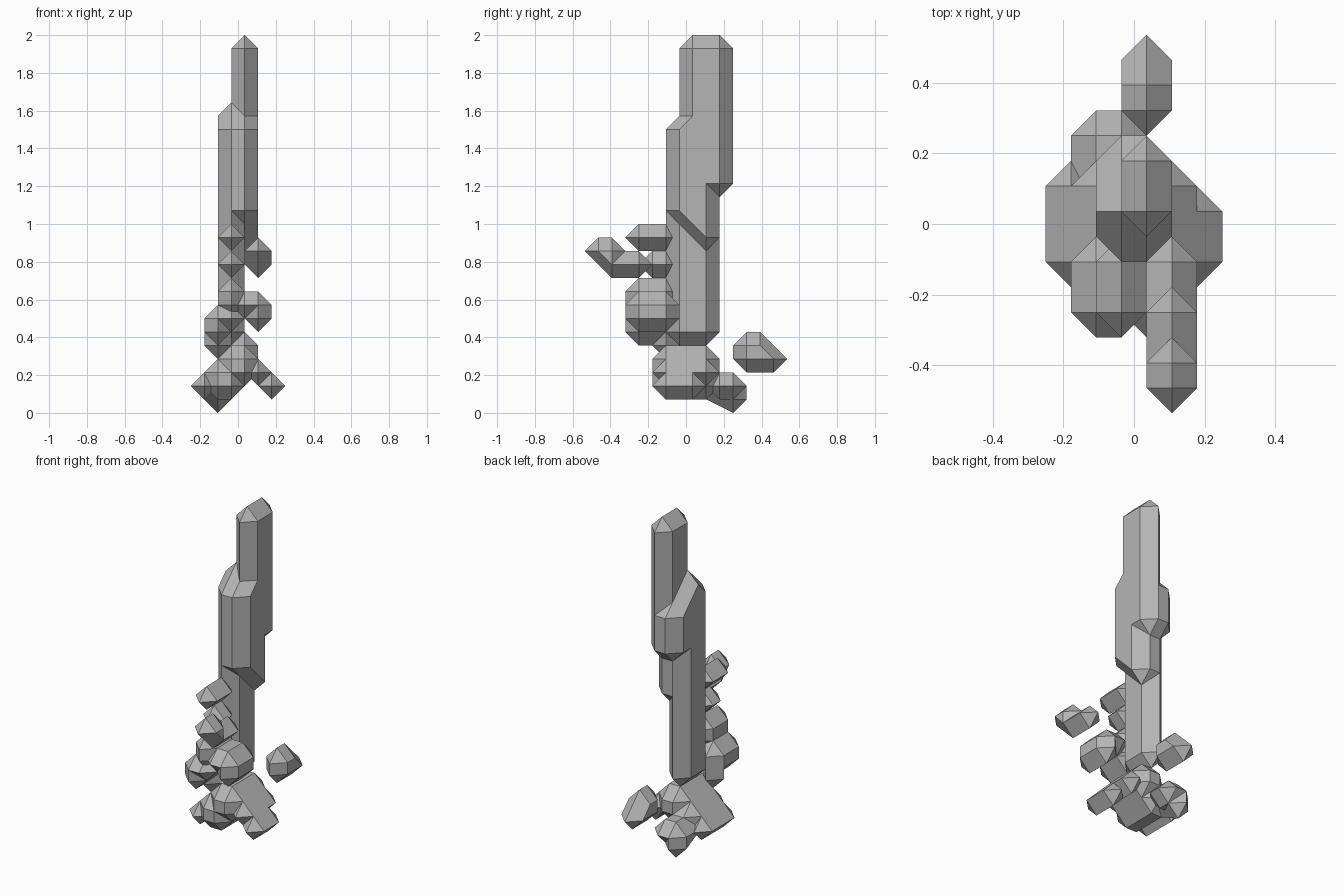
import bpy
import bmesh
from mathutils import Vector

if "Cube" in bpy.data.objects:
    bpy.data.objects.remove(bpy.data.objects["Cube"], do_unlink=True)

G = 1 / 14  # lattice step

stone = bpy.data.materials.new("grey_stone")
stone.use_nodes = True
GREY = (0.46, 0.46, 0.46, 1)
stone.diffuse_color = GREY
stone.node_tree.nodes["Principled BSDF"].inputs["Base Color"].default_value = GREY


def crystal(name, *cells):
    """Faceted stone: hull of octahedra centred on lattice cells."""
    bm = bmesh.new()
    spots = set()
    for i, j, k in cells:
        for axis in range(3):
            for side in (-1, 1):
                p = [i, j, k]
                p[axis] += side
                spots.add(tuple(p))
    for i, j, k in sorted(spots):
        bm.verts.new(Vector((i + 0.5, j + 0.5, k)) * G)
    res = bmesh.ops.convex_hull(bm, input=bm.verts[:])
    loose = [v for v in bm.verts if not v.link_faces]
    bmesh.ops.delete(bm, geom=loose, context="VERTS")
    bmesh.ops.dissolve_limit(bm, angle_limit=0.01, verts=bm.verts[:], edges=bm.edges[:])
    bmesh.ops.recalc_face_normals(bm, faces=bm.faces[:])
    mesh = bpy.data.meshes.new(name)
    bm.to_mesh(mesh)
    bm.free()
    mesh.materials.append(stone)
    obj = bpy.data.objects.new(name, mesh)
    bpy.context.collection.objects.link(obj)
    return obj


def block(name, xs, ys, zs):
    """Chamfered block spanning inclusive lattice ranges."""
    return crystal(name, *[(i, j, k) for i in xs for j in ys for k in zs])


def bar(name, i, k, front=-2, back=1):
    return block(name, (i,), (front, back), (k,))


# Tall spire and its thicker middle
block("spire_top", (0,), (0, 2), (17, 27))
crystal("spire_middle_left", (0, -1, 15), (0, 1, 13), (0, 1, 21), (0, -1, 21), (0, 0, 22))
crystal("spire_middle", (-1, -1, 15), (-1, 1, 13), (0, -1, 15), (0, 1, 13),
        (-1, -1, 21), (0, -1, 21), (-1, 0, 22), (0, 0, 22), (-1, 1, 21), (0, 1, 21))
crystal("spire_back", (-1, 0, 22), (0, 0, 22), (-1, 2, 20), (0, 2, 20),
        (-1, 0, 17), (0, 0, 17), (-1, 2, 17), (0, 2, 17))
block("spire_shaft", (-1,), (-1, 1), (6, 21))

# Stones growing from the front of the shaft
block("upper_front_stone", (-1,), (-4, -2), (13,))
block("small_front_stone", (-1,), (-3, -2), (11,))
crystal("far_front_stone", (1, -7, 12), (1, -6, 12), (1, -6, 11))
block("far_front_arm", (1,), (-6, -4), (11,))
block("middle_front_stone", (-1,), (-4, -2), (8, 9))
block("left_front_stone", (0, 1), (-4, -2), (8,))
block("left_front_lower", (1,), (-4, -2), (7, 8))
block("right_front_stone", (-2,), (-4, -2), (6, 7))
crystal("right_front_tip", (-2, -2, 5), (-2, -2, 6))
block("front_stone_joint", (-2, -1), (-4, -2), (7,))

# Stepped base made from parallel ridges
for n, (i, k) in enumerate([(-3, 2), (-2, 3), (-1, 4), (0, 4), (1, 3)]):
    bar(f"base_ridge_{n}", i, k)
bar("base_left_ridge", 2, 2, back=0)
block("base_core", (-1, 0), (-2, 1), (3, 4))
block("base_lower_core", (-2, -1), (-2, 1), (2, 3))
block("base_back_stone", (-2, -1), (2, 3), (2,))
crystal("base_back_foot", (-2, 3, 1), (-2, 3, 2), (-2, 1, 2))

# Stone behind the base
crystal("rear_stone", (0, 4, 4), (0, 6, 4), (0, 4, 5), (0, 5, 5))
